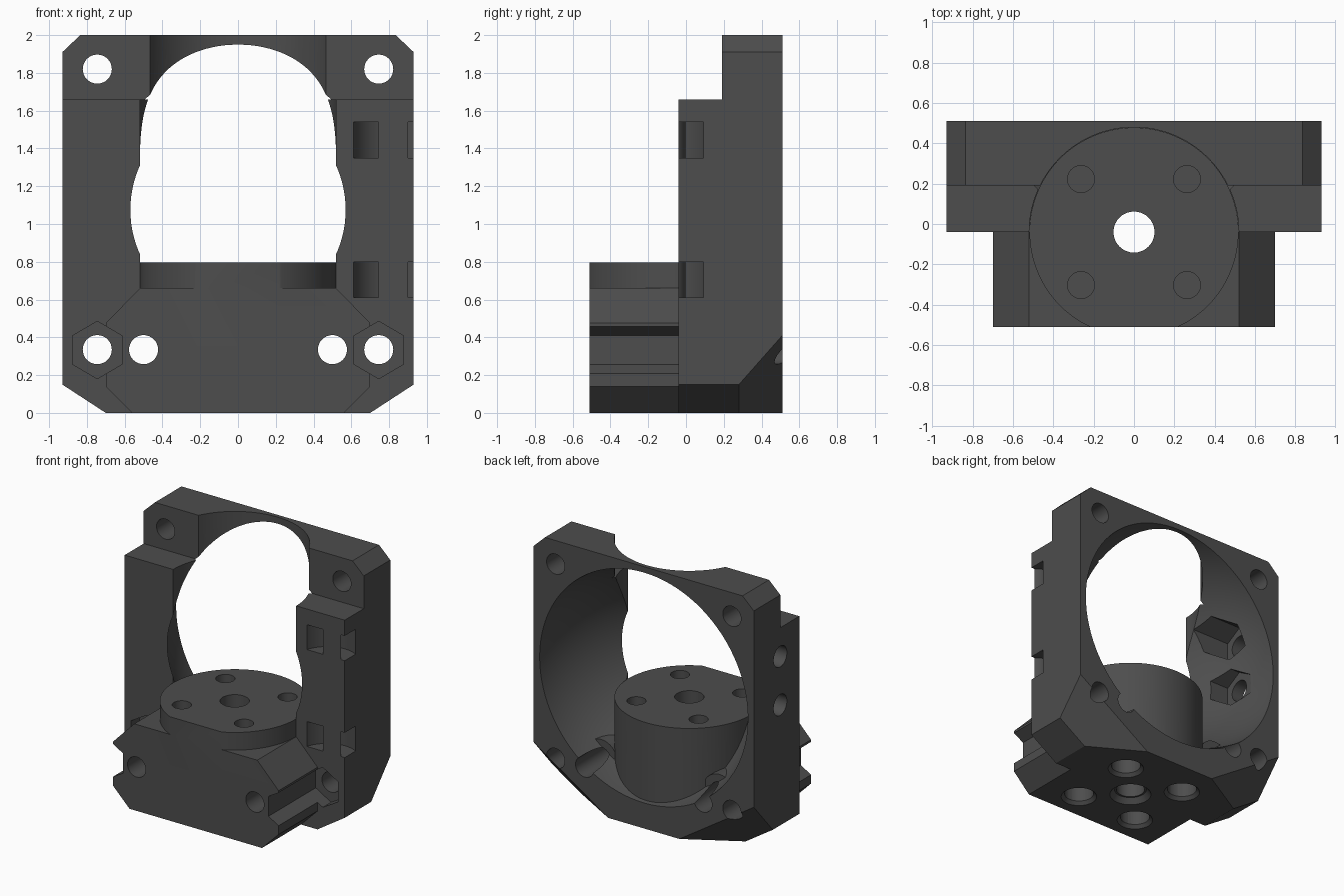
import bpy, bmesh, math
from mathutils import Vector, Matrix

if "Cube" in bpy.data.objects:
    bpy.data.objects.remove(bpy.data.objects["Cube"])

plastic = bpy.data.materials.new("dark_grey_plastic")
plastic.diffuse_color = (0.075, 0.075, 0.075, 1)
plastic.use_nodes = True
plastic.node_tree.nodes["Principled BSDF"].inputs["Base Color"].default_value = plastic.diffuse_color
MID = 1.075           # height of the fan axis
CY = -0.04            # front face of the frame and axis of the pedestal


def make(name, bm):
    bmesh.ops.recalc_face_normals(bm, faces=bm.faces)
    me = bpy.data.meshes.new(name)
    bm.to_mesh(me)
    bm.free()
    me.materials.append(plastic)
    ob = bpy.data.objects.new(name, me)
    bpy.context.collection.objects.link(ob)
    return ob


def prism(name, pts, y0, y1):
    """Extrude an x-z outline along y."""
    bm = bmesh.new()
    f = bm.faces.new([bm.verts.new((x, y0, z)) for x, z in pts])
    r = bmesh.ops.extrude_face_region(bm, geom=[f])
    moved = [v for v in r["geom"] if isinstance(v, bmesh.types.BMVert)]
    bmesh.ops.translate(bm, verts=moved, vec=(0, y1 - y0, 0))
    return make(name, bm)


def rod(name, a, b, r, n=32, r2=None, spin=0):
    """Cylinder or cone from point a to point b."""
    a, b = Vector(a), Vector(b)
    d = b - a
    m = (Matrix.Translation((a + b) / 2) @ d.to_track_quat('Z', 'Y').to_matrix().to_4x4()
         @ Matrix.Rotation(spin, 4, 'Z'))
    bm = bmesh.new()
    bmesh.ops.create_cone(bm, cap_ends=True, segments=n, radius1=r,
                          radius2=r if r2 is None else r2, depth=d.length, matrix=m)
    return make(name, bm)


def box(name, x0, x1, y0, y1, z0, z1):
    return prism(name, [(x0, z0), (x1, z0), (x1, z1), (x0, z1)], y0, y1)


def combine(ob, tool, op='DIFFERENCE'):
    """Apply an exact boolean and remove the helper."""
    tool.hide_render = True
    mod = ob.modifiers.new("bool", 'BOOLEAN')
    mod.operation, mod.object, mod.solver = op, tool, 'EXACT'
    bpy.context.view_layer.update()
    dg = bpy.context.evaluated_depsgraph_get()
    new = bpy.data.meshes.new_from_object(ob.evaluated_get(dg))
    ob.modifiers.clear()
    ob.data = new
    bpy.data.objects.remove(tool)


def mirrored(half):
    return half + [(-x, z) for x, z in reversed(half)]


# Frame with chamfered corners and a lower front step
body = prism("fan_mount_body", mirrored([(0.70, 0), (0.93, 0.15), (0.93, 1.91), (0.835, 2.0)]), CY, 0.51)
combine(body, box("step_cut", -1.2, 1.2, -0.3, 0.19, 1.66, 2.3))

# Slanted cuts on the lower back corners
bm = bmesh.new()
bm.from_mesh(body.data)
for s in (1, -1):
    r = bmesh.ops.bisect_plane(bm, geom=bm.verts[:] + bm.edges[:] + bm.faces[:], dist=1e-5,
                               plane_co=(0.93 * s, 0.28, 0.15),
                               plane_no=(0.0345 * s, 0.0598, -0.0529), clear_outer=True)
    rim = [e for e in r["geom_cut"] if isinstance(e, bmesh.types.BMEdge)]
    bmesh.ops.holes_fill(bm, edges=[e for e in bm.edges if e.is_boundary])
bmesh.ops.recalc_face_normals(bm, faces=bm.faces)
bm.to_mesh(body.data)
bm.free()

# Bowl-shaped air duct
bm = bmesh.new()
bmesh.ops.create_uvsphere(bm, u_segments=96, v_segments=64, radius=0.8905,
                          matrix=Matrix.Translation((0, 0.644, MID)) @ Matrix.Rotation(math.pi / 2, 4, 'X'))
combine(body, make("duct_cut", bm))

# Round pedestal, clipped flat at the front
pedestal = rod("pedestal", (0, CY, 0.05), (0, CY, 0.9), 0.5185, 96)
combine(pedestal, box("front_clip", -1, 1, -1, -0.51, -1, 2))
combine(body, pedestal, 'UNION')

# Front clamp block
block = prism("clamp_block", mirrored([(0.56, 0), (0.70, 0.14), (0.70, 0.475), (0.52, 0.66)]), -0.51, 0.0)
combine(body, block, 'UNION')

# Bosses in the bowl around the inner bolts
for s in (1, -1):
    combine(body, rod("boss", (0.5 * s, -0.02, 0.335), (0.5 * s, 0.31, 0.335), 0.135), 'UNION')

# Vertical bore above the pedestal
combine(body, rod("vertical_bore", (0, CY, 0.795), (0, CY, 2.3), 0.52, 96))

for s in (1, -1):
    # Fan screw holes, clamp bolt holes and hexagonal nut traps
    for x, z in ((0.745, 1.82), (0.745, 0.335), (0.5, 0.335)):
        combine(body, rod("bolt_hole", (x * s, -0.8, z), (x * s, 0.8, z), 0.077))
    pts = [(0.745 * s + 0.15 * math.sin(k * math.pi / 3), 0.333 + 0.152 * math.cos(k * math.pi / 3))
           for k in range(6)]
    combine(body, prism("nut_trap", pts, -0.8, 0.06))

# Pedestal holes, countersunk from below
combine(body, rod("centre_hole", (0, CY, -0.2), (0, CY, 1.0), 0.102))
combine(body, rod("centre_sink", (0, CY, -0.02), (0, CY, 0.04), 0.165, r2=0.115))
for sx in (1, -1):
    for sy in (1, -1):
        x, y = 0.263 * sx, CY + 0.263 * sy
        combine(body, rod("top_hole", (x, y, 0.36), (x, y, 1.0), 0.067))
        combine(body, rod("head_pocket", (x, y, -0.1), (x, y, 0.3), 0.105))
        combine(body, rod("head_sink", (x, y, -0.02), (x, y, 0.03), 0.147, r2=0.1))

# Curved cable tie slots on the right front edge
for z in (1.35, 0.61):
    ring = rod("tie_slot", (0.822, -0.10, z), (0.822, -0.10, z + 0.19), 0.22, 48)
    combine(ring, rod("tie_core", (0.822, -0.10, z - 0.1), (0.822, -0.10, z + 0.3), 0.098, 48))
    combine(body, ring)

# Side screw holes with nut pockets opening into the duct
for z in (1.44, 1.07):
    combine(body, rod("side_hole", (-1.1, 0.19, z), (-0.5, 0.19, z), 0.08))
    combine(body, rod("side_nut", (-0.83, 0.19, z), (-0.5, 0.19, z), 0.15, 6))

# Smooth curved walls, keep edges crisp
bpy.ops.object.select_all(action='DESELECT')
body.select_set(True)
bpy.context.view_layer.objects.active = body
bpy.ops.object.shade_smooth_by_angle(angle=math.radians(25))
